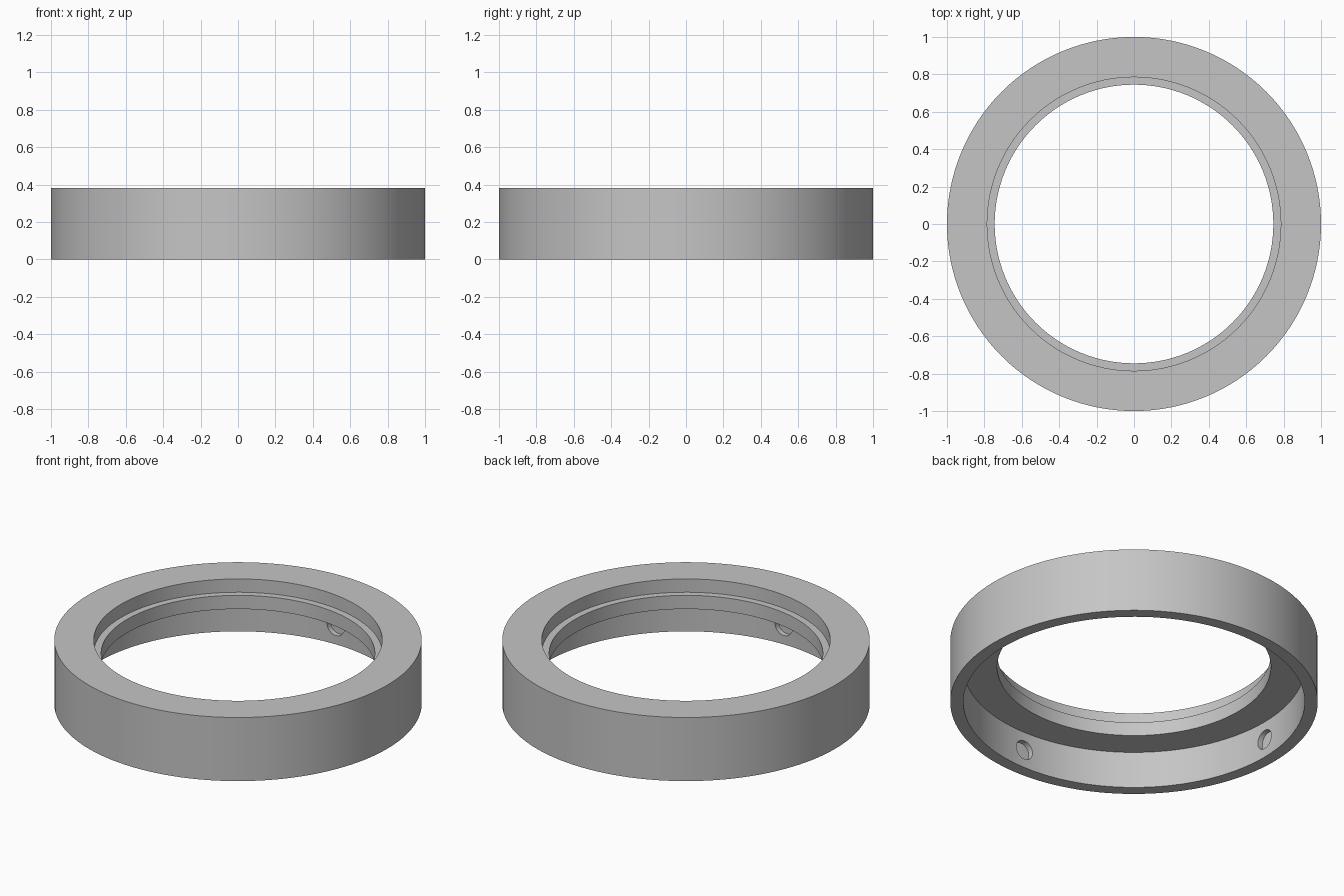
import bpy
import bmesh
from math import cos, sin, pi, radians
from mathutils import Matrix

SEGMENTS = 128
HEIGHT = 0.382
POCKET_RADIUS = 0.929
POCKET_TOP = 0.22

cube = bpy.data.objects.get("Cube")
if cube:
    bpy.data.objects.remove(cube, do_unlink=True)

# Single grey material
grey = bpy.data.materials.new("plain grey")
grey.use_nodes = True
colour = (0.56, 0.56, 0.56, 1)
grey.diffuse_color = colour
grey.node_tree.nodes["Principled BSDF"].inputs["Base Color"].default_value = colour


def add_object(name, bm):
    bmesh.ops.recalc_face_normals(bm, faces=bm.faces)
    mesh = bpy.data.meshes.new(name)
    bm.to_mesh(mesh)
    bm.free()
    mesh.materials.append(grey)
    obj = bpy.data.objects.new(name, mesh)
    bpy.context.collection.objects.link(obj)
    return obj


def lathe(name, profile):
    """Spin a closed (radius, z) profile around the z axis."""
    bm = bmesh.new()
    rings = []
    for i in range(SEGMENTS):
        a = 2 * pi * i / SEGMENTS
        rings.append([bm.verts.new((r * cos(a), r * sin(a), z)) for r, z in profile])
    n = len(profile)
    for i in range(SEGMENTS):
        here, there = rings[i], rings[(i + 1) % SEGMENTS]
        for j in range(n):
            k = (j + 1) % n
            bm.faces.new((here[j], there[j], there[k], here[k]))
    return add_object(name, bm)


# Ring body: stepped bore above, wide pocket below
ring = lathe("ring_body", [
    (1.0, 0), (1.0, HEIGHT), (0.785, HEIGHT), (0.785, 0.302),
    (0.745, 0.302), (0.745, POCKET_TOP), (POCKET_RADIUS, POCKET_TOP),
    (POCKET_RADIUS, 0),
])

# Four shallow round sockets in the pocket wall
bm = bmesh.new()
for i in range(4):
    place = (Matrix.Rotation(i * pi / 2, 4, "Z")
             @ Matrix.Translation((POCKET_RADIUS, 0, POCKET_TOP / 2))
             @ Matrix.Rotation(pi / 2, 4, "Y"))
    bmesh.ops.create_cone(bm, cap_ends=True, segments=32, radius1=0.057,
                          radius2=0.057, depth=0.06, matrix=place)
cutter = add_object("socket_cutter", bm)
cutter.hide_render = True

cut = ring.modifiers.new("sockets", "BOOLEAN")
cut.operation = "DIFFERENCE"
cut.solver = "EXACT"
cut.object = cutter

# Bake the sockets, then shade smooth with crisp edges
bpy.ops.object.select_all(action="DESELECT")
ring.select_set(True)
bpy.context.view_layer.objects.active = ring
bpy.ops.object.modifier_apply(modifier=cut.name)
bpy.data.objects.remove(cutter, do_unlink=True)
bpy.ops.object.shade_smooth_by_angle(angle=radians(30))
